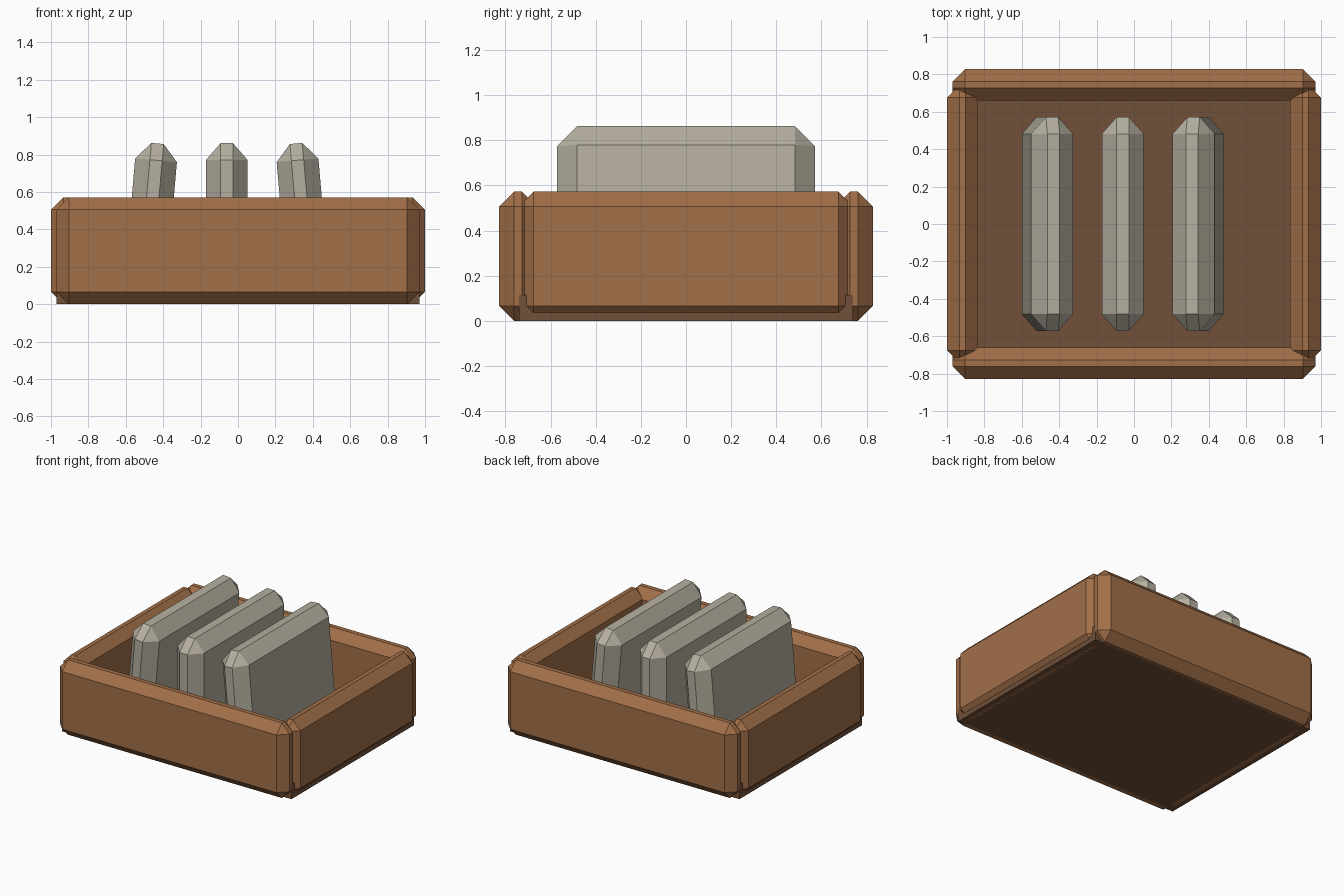
import bpy
import bmesh
from math import radians
from mathutils import Vector
from itertools import product

if "Cube" in bpy.data.objects:
    bpy.data.objects.remove(bpy.data.objects["Cube"], do_unlink=True)


def make_material(name, rgb):
    mat = bpy.data.materials.new(name)
    mat.use_nodes = True
    colour = (*rgb, 1.0)
    mat.diffuse_color = colour
    mat.node_tree.nodes["Principled BSDF"].inputs["Base Color"].default_value = colour
    return mat


wood = make_material("warm brown wood", (0.36, 0.16, 0.066))
dark_wood = make_material("dark brown wood", (0.168, 0.08, 0.041))
stone = make_material("pale grey stone", (0.46, 0.43, 0.35))


def chamfered_box(name, centre, half, cut, mat, lean=0):
    """Box with flat chamfers on every edge; cut is the chamfer along each axis."""
    bm = bmesh.new()
    for signs in product((-1, 1), repeat=3):
        for outer in range(3):
            # Each corner becomes three points, one on each adjoining face
            bm.verts.new([s * (half[i] - (0 if i == outer else cut[i]))
                          for i, s in enumerate(signs)])
    bmesh.ops.convex_hull(bm, input=bm.verts[:])
    bmesh.ops.dissolve_limit(bm, angle_limit=radians(1), verts=bm.verts[:], edges=bm.edges[:])
    bmesh.ops.recalc_face_normals(bm, faces=bm.faces[:])
    return finish(bm, name, centre, mat, lean)


def finish(bm, name, centre, mat, lean=0):
    mesh = bpy.data.meshes.new(name)
    bm.to_mesh(mesh)
    bm.free()
    mesh.materials.append(mat)
    obj = bpy.data.objects.new(name, mesh)
    obj.location = centre
    obj.rotation_euler.y = radians(lean)
    bpy.context.collection.objects.link(obj)
    return obj


# Floor board, slightly wider than the undersides of the walls
bm = bmesh.new()
bmesh.ops.create_cube(bm, size=1)
bmesh.ops.scale(bm, vec=Vector((1.94, 1.48, 0.115)), verts=bm.verts[:])
finish(bm, "floor_board", (0, 0, 0.0575), dark_wood)

# Four chamfered wall planks
bevel = (0.066, 0.066, 0.066)
for side, label in ((-1, "front"), (1, "back")):
    chamfered_box(label + "_plank", (0, side * 0.744, 0.286),
                  (0.97, 0.084, 0.286), bevel, wood)
for side, label in ((-1, "right"), (1, "left")):
    chamfered_box(label + "_plank", (side * 0.917, 0, 0.286),
                  (0.083, 0.742, 0.286), bevel, wood)

# Three upright slabs, the outer two leaning inwards
for label, x, lean in (("right", -0.463, 5), ("middle", -0.06, 0), ("left", 0.343, -5)):
    chamfered_box(label + "_slab", (x, 0, 0.487), (0.112, 0.572, 0.374),
                  (0.079, 0.09, 0.09), stone, lean)
